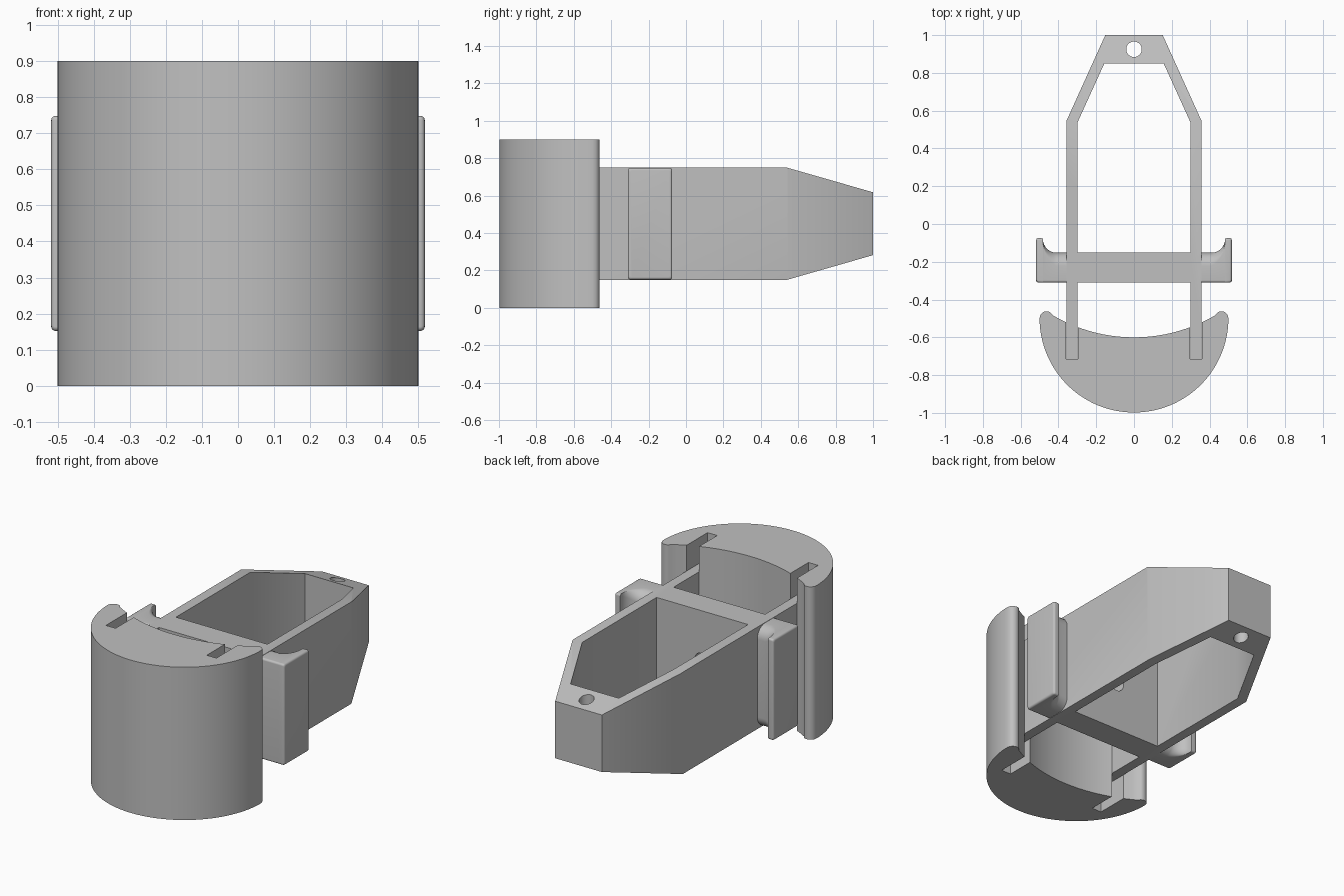
import bpy, bmesh, math
from mathutils import Vector

if "Cube" in bpy.data.objects:
    bpy.data.objects.remove(bpy.data.objects["Cube"], do_unlink=True)

grey = bpy.data.materials.new("plain grey")
grey.use_nodes = True
colour = (0.53, 0.53, 0.53, 1)
grey.diffuse_color = colour
grey.node_tree.nodes["Principled BSDF"].inputs["Base Color"].default_value = colour


def add_object(name, bm):
    bmesh.ops.recalc_face_normals(bm, faces=bm.faces)
    mesh = bpy.data.meshes.new(name)
    bm.to_mesh(mesh)
    bm.free()
    mesh.materials.append(grey)
    obj = bpy.data.objects.new(name, mesh)
    bpy.context.collection.objects.link(obj)
    return obj


def loft(name, rings):
    """Skin closed rings of equal length and cap both ends."""
    bm = bmesh.new()
    rows = [[bm.verts.new(p) for p in ring] for ring in rings]
    n = len(rows[0])
    for a, b in zip(rows, rows[1:]):
        for i in range(n):
            j = (i + 1) % n
            bm.faces.new((a[i], a[j], b[j], b[i]))
    bm.faces.new(rows[0])
    bm.faces.new(rows[-1])
    return add_object(name, bm)


def prism(name, outline, low, high, axis="z"):
    place = {"z": lambda u, v, w: (u, v, w),
             "x": lambda u, v, w: (w, u, v),
             "y": lambda u, v, w: (u, w, v)}[axis]
    return loft(name, [[place(u, v, w) for u, v in outline] for w in (low, high)])


def arc(cx, cy, r, start, end, steps):
    angles = [math.radians(start + (end - start) * i / steps) for i in range(steps + 1)]
    return [(cx + r * math.cos(a), cy + r * math.sin(a)) for a in angles]


def circle(cx, cy, r):
    return arc(cx, cy, r, 0, 360, 32)[:-1]


def rect(x0, x1, y0, y1):
    return [(x0, y0), (x1, y0), (x1, y1), (x0, y1)]


def mirrored(half):
    return half + [(-x, y) for x, y in reversed(half)]


def combine(obj, tool, operation="DIFFERENCE"):
    mod = obj.modifiers.new("cut", "BOOLEAN")
    mod.operation, mod.solver, mod.object = operation, "EXACT", tool
    depsgraph = bpy.context.evaluated_depsgraph_get()
    result = bpy.data.meshes.new_from_object(obj.evaluated_get(depsgraph))
    obj.modifiers.clear()
    obj.data = result
    bpy.data.objects.remove(tool, do_unlink=True)


def smooth(obj):
    bpy.ops.object.select_all(action="DESELECT")
    obj.select_set(True)
    bpy.context.view_layer.objects.active = obj
    bpy.ops.object.shade_smooth_by_angle(angle=math.radians(30))


# Crescent bumper: round front, rounded tips, shallow hollow back
hollow_r = 0.85
sweep = math.degrees(math.asin(0.43 / hollow_r))
hollow = arc(0, -0.6 + hollow_r, hollow_r, 270 - sweep, 270 + sweep, 32)
front = arc(0, -0.498, 0.5, 180, 360, 64)
tip = arc(0.463, -0.498, 0.036, 10, 125, 10)
left_tip = [(-x, y) for x, y in reversed(tip)]
bumper = prism("crescent_bumper", front + tip + hollow[::-1] + left_tip, 0, 0.9)
for side in (-1, 1):
    x0, x1 = sorted((side * 0.297, side * 0.36))
    combine(bumper, prism("slot", rect(x0, x1, -0.715, -0.3), -0.1, 1))
smooth(bumper)

# Open frame with tapered nose, cross wall and two arms
frame = prism("frame", mirrored([(0.358, -0.715), (0.358, 0.545), (0.152, 1.0)]), 0.15, 0.75)
side_shape = [(-0.8, 0.15), (0.54, 0.15), (1.0, 0.282), (1.05, 0.296),
              (1.05, 0.604), (1.0, 0.618), (0.54, 0.75), (-0.8, 0.75)]
combine(frame, prism("side_shape", side_shape, -0.6, 0.6, "x"), "INTERSECT")
combine(frame, prism("window", mirrored([(0.298, -0.152), (0.298, 0.54), (0.157, 0.85)]), 0, 1))
combine(frame, prism("arm_gap", rect(-0.298, 0.298, -0.9, -0.31), 0, 1))
combine(frame, prism("nose_hole", circle(0, 0.925, 0.041), 0, 1))
combine(frame, prism("wall_hole", circle(0, 0.45, 0.052), -0.4, -0.1, "y"))
smooth(frame)


# Side clips: rounded stem flaring into an upright lip
def clip_section(x, back, radius, inset=0.0):
    y0, y1 = -0.31 + inset, back - inset
    z0, z1 = 0.152 + inset, 0.748 - inset
    f = 0.012
    ring = arc(y0 + f, z0 + f, f, 180, 270, 8)
    ring += arc(y1 - radius, z0 + radius, radius, 270, 360, 8)
    ring += arc(y1 - radius, z1 - radius, radius, 0, 90, 8)
    ring += arc(y0 + f, z1 - f, f, 90, 180, 8)
    return [Vector((x, y, z)) for y, z in ring]


sections = [clip_section(0.35, -0.152, 0.07)]
for i in range(9):
    a = math.radians(90 * i / 8)
    sections.append(clip_section(0.41 + 0.072 * math.sin(a),
                                 -0.08 - 0.072 * math.cos(a),
                                 0.07 - 0.058 * (i / 8)))
sections.append(clip_section(0.482, -0.076, 0.012))
for i in range(5):
    a = math.radians(90 * i / 4)
    sections.append(clip_section(0.506 + 0.012 * math.sin(a), -0.074, 0.012,
                                 0.012 * (1 - math.cos(a))))
for name, side in (("left_clip", 1), ("right_clip", -1)):
    clip = loft(name, [[(side * p.x, p.y, p.z) for p in ring] for ring in sections])
    smooth(clip)
